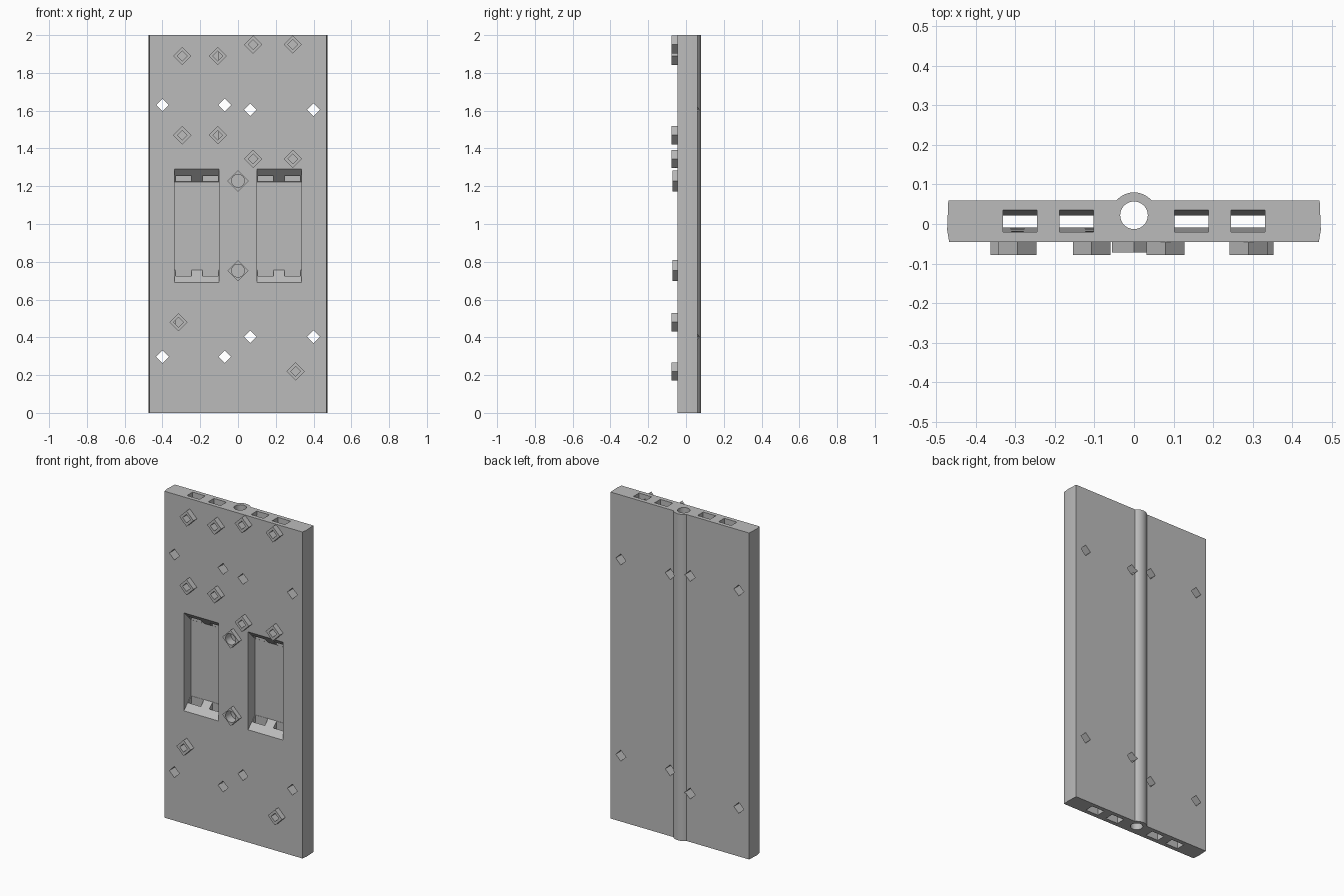
import bpy, bmesh, math

if "Cube" in bpy.data.objects:
    bpy.data.objects.remove(bpy.data.objects["Cube"])

grey = bpy.data.materials.new("plain grey")
grey.diffuse_color = (0.5, 0.5, 0.5, 1)
grey.use_nodes = True
grey.node_tree.nodes["Principled BSDF"].inputs["Base Color"].default_value = grey.diffuse_color


def finish(name, bm):
    bmesh.ops.recalc_face_normals(bm, faces=bm.faces)
    me = bpy.data.meshes.new(name)
    bm.to_mesh(me)
    bm.free()
    me.materials.append(grey)
    ob = bpy.data.objects.new(name, me)
    bpy.context.collection.objects.link(ob)
    return ob


def loft(bm, a, b):
    """Closed solid between two matching loops of points."""
    va = [bm.verts.new(p) for p in a]
    vb = [bm.verts.new(p) for p in b]
    n = len(va)
    bm.faces.new(va)
    bm.faces.new(vb[::-1])
    for i in range(n):
        bm.faces.new((va[i], vb[i], vb[(i + 1) % n], va[(i + 1) % n]))


def prism_y(bm, x, z, r, y0, y1, n=4):
    """Prism along y; four sides gives a diamond."""
    ring = [(x + r * math.cos(2 * math.pi * i / n), z + r * math.sin(2 * math.pi * i / n))
            for i in range(n)]
    loft(bm, [(p, y0, q) for p, q in ring], [(p, y1, q) for p, q in ring])


def rect(x0, x1, y0, y1, z):
    return [(x0, y0, z), (x1, y0, z), (x1, y1, z), (x0, y1, z)]


def combine(target, bm, op):
    tool = finish("cutter", bm)
    tool.hide_render = True
    mod = target.modifiers.new(op.lower(), 'BOOLEAN')
    mod.object, mod.operation, mod.solver = tool, op, 'EXACT'
    bpy.context.view_layer.objects.active = target
    bpy.ops.object.modifier_apply(modifier=mod.name)
    bpy.data.objects.remove(tool)


FRONT, BACK = -0.045, 0.06
PEGS = [(-0.295, 1.89), (-0.107, 1.89), (0.08, 1.95), (0.29, 1.95),
        (-0.295, 1.47), (-0.107, 1.47), (0.08, 1.345), (0.29, 1.345),
        (-0.315, 0.48), (0.305, 0.22)]
ROUND_PEGS = [(0, 1.228), (0, 0.753)]
HOLES = [(-0.4, 1.63), (-0.07, 1.63), (0.065, 1.605), (0.4, 1.605),
         (-0.4, 0.297), (-0.07, 0.297), (0.065, 0.403), (0.4, 0.403)]
SPINE_Y, SPINE_R = 0.022, 0.058

# Panel with the rounded spine on its back, extruded upwards
a0 = math.asin((BACK - SPINE_Y) / SPINE_R)
arc = [a0 + (math.pi - 2 * a0) * i / 16 for i in range(17)]
outline = [(-0.468, FRONT), (0.468, FRONT), (0.473, -0.015), (0.47, BACK)]
outline += [(SPINE_R * math.cos(a), SPINE_Y + SPINE_R * math.sin(a)) for a in arc]
outline += [(-0.47, BACK), (-0.473, -0.015)]
bm = bmesh.new()
loft(bm, [(x, y, 0) for x, y in outline], [(x, y, 2) for x, y in outline])
panel = finish("panel", bm)

# Diamond pegs on the front
bm = bmesh.new()
for x, z in PEGS:
    prism_y(bm, x, z, 0.048, -0.078, -0.035)
for x, z in ROUND_PEGS:
    prism_y(bm, x, z, 0.056, -0.072, -0.035)
combine(panel, bm, 'UNION')

# Two front pockets with sloping top and bottom ledges
bm = bmesh.new()
for x0, x1 in ((-0.335, -0.1), (0.1, 0.335)):
    side = [(-0.055, 0.68), (0.0225, 0.757), (0.0225, 1.223), (-0.055, 1.3)]
    loft(bm, [(x0, y, z) for y, z in side], [(x1, y, z) for y, z in side])
combine(panel, bm, 'DIFFERENCE')

# Flat channels narrowing from the panel ends to the pockets
bm = bmesh.new()
for x0, x1 in ((-0.332, -0.246), (-0.188, -0.103), (0.103, 0.188), (0.246, 0.332)):
    for outer, inner in ((-0.01, 0.77), (2.01, 1.21)):
        loft(bm, rect(x0, x1, -0.02, 0.035, outer), rect(x0, x1, -0.008, 0.0215, inner))
combine(panel, bm, 'DIFFERENCE')

# Round bore through the spine
bm = bmesh.new()
ring = [(0.035 * math.cos(math.tau * i / 32), SPINE_Y + 0.035 * math.sin(math.tau * i / 32))
        for i in range(32)]
loft(bm, [(x, y, -0.02) for x, y in ring], [(x, y, 2.02) for x, y in ring])
combine(panel, bm, 'DIFFERENCE')

# Diamond through holes, peg sockets and round sockets
bm = bmesh.new()
for x, z in HOLES:
    prism_y(bm, x, z, 0.034, -0.1, 0.1)
for x, z in PEGS:
    prism_y(bm, x, z, 0.026, -0.1, 0.001)
for x, z in ROUND_PEGS:
    prism_y(bm, x, z, 0.034, -0.1, -0.02, 32)
combine(panel, bm, 'DIFFERENCE')

bpy.ops.object.select_all(action='DESELECT')
panel.select_set(True)
bpy.context.view_layer.objects.active = panel
bpy.ops.object.shade_smooth_by_angle(angle=math.radians(30))
